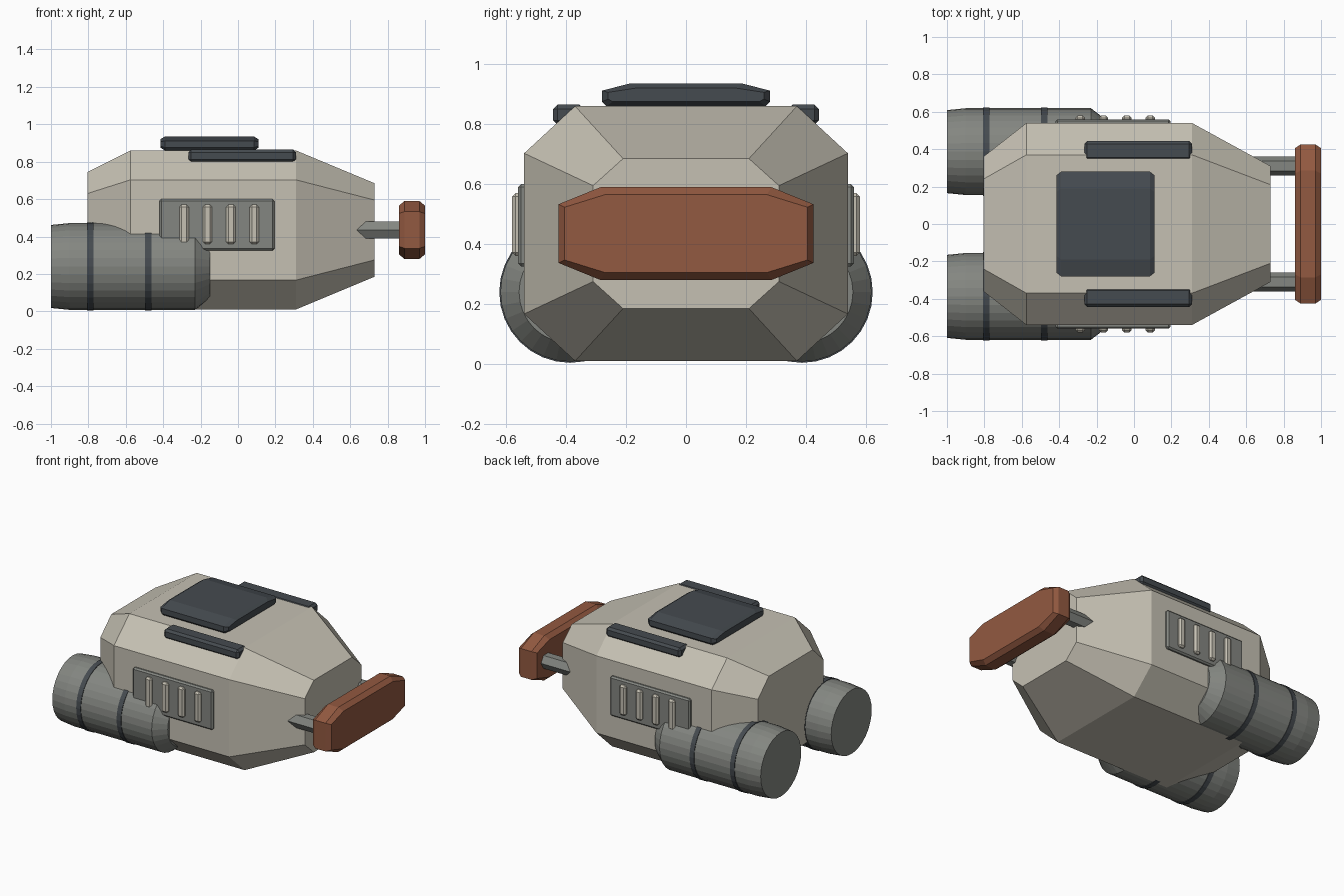
import bpy, bmesh, math
from mathutils import Vector

cube = bpy.data.objects.get("Cube")
if cube:
    bpy.data.objects.remove(cube, do_unlink=True)


def material(name, rgb):
    m = bpy.data.materials.new(name)
    m.use_nodes = True
    m.diffuse_color = (*rgb, 1)
    m.node_tree.nodes["Principled BSDF"].inputs["Base Color"].default_value = (*rgb, 1)
    return m


CREAM = material("cream hull", (0.56, 0.53, 0.45))
GREY = material("grey metal", (0.23, 0.24, 0.22))
DARK = material("dark slate", (0.06, 0.07, 0.08))
RUST = material("rust red", (0.29, 0.10, 0.052))


def loft(name, rings, mat):
    """Skin matching rings of points and cap both ends."""
    bm = bmesh.new()
    loops = [[bm.verts.new(p) for p in ring] for ring in rings]
    n = len(loops[0])
    for a, b in zip(loops, loops[1:]):
        for i in range(n):
            j = (i + 1) % n
            bm.faces.new((a[i], a[j], b[j], b[i]))
    bm.faces.new(loops[0])
    bm.faces.new(loops[-1])
    bmesh.ops.recalc_face_normals(bm, faces=bm.faces)
    mesh = bpy.data.meshes.new(name)
    bm.to_mesh(mesh)
    bm.free()
    mesh.materials.append(mat)
    obj = bpy.data.objects.new(name, mesh)
    bpy.context.collection.objects.link(obj)
    return obj


def octagon(x, z, wide, flat, high, side):
    """Chamfered rectangle in the y-z plane."""
    half = [(flat, high), (wide, side), (wide, -side), (flat, -high)]
    pts = half + [(-y, -h) for y, h in half]
    return [Vector((x, y, z + h)) for y, h in pts]


def circle(x, y, z, r, n):
    return [Vector((x, y + r * math.cos(math.tau * i / n), z + r * math.sin(math.tau * i / n)))
            for i in range(n)]


def tube(name, y, z, profile, n, mat):
    return loft(name, [circle(x, y, z, r, n) for x, r in profile], mat)


def box(name, lo, hi, bevel, mat):
    (x0, y0, z0), (x1, y1, z1) = lo, hi
    ring = [(y0, z0), (y1, z0), (y1, z1), (y0, z1)]
    obj = loft(name, [[Vector((x, y, z)) for y, z in ring] for x in (x0, x1)], mat)
    mod = obj.modifiers.new("chamfer", "BEVEL")
    mod.width = bevel
    mod.segments = 1
    return obj


# Faceted hull
MID = 0.435
loft("hull", [octagon(-0.805, MID, 0.36, 0.24, 0.31, 0.195),
              octagon(-0.575, MID, 0.54, 0.37, 0.425, 0.268),
              octagon(0.31, MID, 0.54, 0.37, 0.425, 0.268),
              octagon(0.73, MID, 0.31, 0.21, 0.25, 0.16)], CREAM)

# Bumper with chamfered rims
loft("bumper", [octagon(0.86, MID, 0.405, 0.27, 0.13, 0.088),
                octagon(0.89, MID, 0.425, 0.285, 0.155, 0.098),
                octagon(0.97, MID, 0.425, 0.285, 0.155, 0.098),
                octagon(1.0, MID, 0.405, 0.27, 0.13, 0.088)], RUST)


# Roof hatch with sloped shoulders
def hatch_ring(x, inset):
    half = [(0.265, 0.86), (0.28, 0.875), (0.28, 0.912), (0.19, 0.935)]
    pts = half + [(-y, z) for y, z in reversed(half)]
    return [Vector((x, y - math.copysign(inset, y), 0.8975 + (z - 0.8975) * (1 - inset * 20)))
            for y, z in pts]


loft("roof_hatch", [hatch_ring(-0.415, 0.02), hatch_ring(-0.39, 0),
                    hatch_ring(0.085, 0), hatch_ring(0.11, 0.02)], DARK)

# Paired parts on both flanks
for side, s in (("right", -1), ("left", 1)):
    def flank_box(name, x0, x1, y0, y1, z0, z1, bevel, mat):
        ya, yb = sorted((s * y0, s * y1))
        return box(f"{side}_{name}", (x0, ya, z0), (x1, yb, z1), bevel, mat)

    tube(f"{side}_engine", s * 0.387, 0.24,
         [(-1.0, 0.222), (-0.9, 0.232), (-0.23, 0.232), (-0.15, 0.17)], 32, GREY)
    for i, x in enumerate((-0.79, -0.48)):
        tube(f"{side}_engine_band_{i + 1}", s * 0.387, 0.24,
             [(x - 0.017, 0.236), (x + 0.017, 0.236)], 32, DARK)
    tube(f"{side}_bumper_strut", s * 0.31, MID, [(0.6, 0.052), (0.88, 0.052)], 6, GREY)
    flank_box("roof_rail", -0.265, 0.31, 0.34, 0.443, 0.798, 0.865, 0.015, DARK)
    flank_box("vent_panel", -0.42, 0.195, 0.5, 0.56, 0.325, 0.6, 0.01, GREY)
    for i in range(4):
        x = -0.288 + i * 0.125
        flank_box(f"vent_slat_{i + 1}", x - 0.025, x + 0.025, 0.53, 0.58, 0.36, 0.57, 0.012, CREAM)
